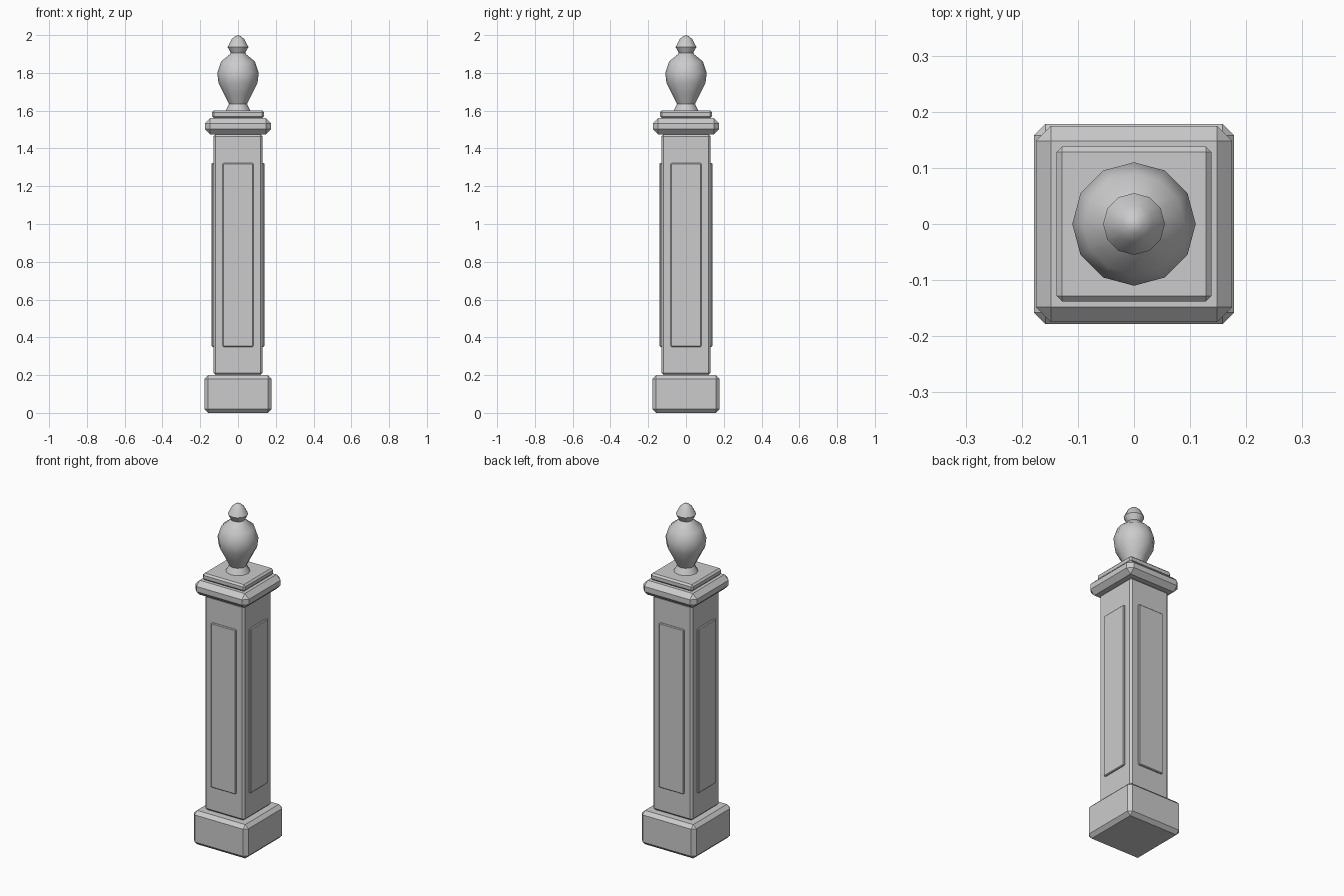
import bpy, bmesh
from math import sin, cos, pi, radians

if "Cube" in bpy.data.objects:
    bpy.data.objects.remove(bpy.data.objects["Cube"])


def finish(bm, name):
    bmesh.ops.recalc_face_normals(bm, faces=bm.faces)
    me = bpy.data.meshes.new(name)
    bm.to_mesh(me)
    bm.free()
    ob = bpy.data.objects.new(name, me)
    bpy.context.collection.objects.link(ob)
    return ob


def block(name, half_x, half_y, z0, z1, bevel):
    """Box with all edges chamfered by one flat face."""
    bm = bmesh.new()
    bmesh.ops.create_cube(bm, size=1)
    for v in bm.verts:
        v.co.x *= 2 * half_x
        v.co.y *= 2 * half_y
        v.co.z = v.co.z * (z1 - z0) + (z0 + z1) / 2
    bmesh.ops.bevel(bm, geom=bm.edges[:], offset=bevel, segments=1,
                    affect='EDGES', offset_type='OFFSET')
    return finish(bm, name)


def lathe(name, profile, sides=12):
    """Surface of revolution; a radius of 0 closes at a pole."""
    bm = bmesh.new()
    rings = []
    for r, z in profile:
        n = sides if r > 0 else 1
        rings.append([bm.verts.new((r * cos(2 * pi * i / sides),
                                    r * sin(2 * pi * i / sides), z))
                      for i in range(n)])
    for a, b in zip(rings, rings[1:]):
        for i in range(sides):
            j = (i + 1) % sides
            if len(b) == 1:
                bm.faces.new((a[i], a[j], b[0]))
            else:
                bm.faces.new((a[i], a[j], b[j], b[i]))
    bm.faces.new(rings[0][::-1])
    ob = finish(bm, name)
    bpy.ops.object.select_all(action='DESELECT')
    ob.select_set(True)
    bpy.context.view_layer.objects.active = ob
    bpy.ops.object.shade_smooth_by_angle(angle=radians(45))
    return ob


# Square post: plinth, shaft, overhanging cap and small upper slab
block("base_plinth", 0.178, 0.178, 0.0, 0.2, 0.02)
block("shaft", 0.13, 0.13, 0.2, 1.475, 0.012)
block("cap", 0.175, 0.175, 1.475, 1.56, 0.027)
block("upper_slab", 0.138, 0.138, 1.56, 1.6, 0.01)

# Raised panel on each of the four sides
for i, side in enumerate(("front", "right", "back", "left")):
    panel = block(side + "_panel", 0.081, 0.01, 0.35, 1.322, 0.004)
    a = i * pi / 2
    panel.location = (0.13 * sin(a), -0.13 * cos(a), 0)
    panel.rotation_euler.z = a

# Turned finial: urn and knob
lathe("finial_urn", [(0.066, 1.6), (0.058, 1.615), (0.047, 1.635), (0.072, 1.685),
                     (0.103, 1.745), (0.11, 1.8), (0.09, 1.86), (0.045, 1.897),
                     (0.038, 1.905), (0.055, 1.937), (0.034, 1.978),
                     (0.016, 1.994), (0, 2.0)])
